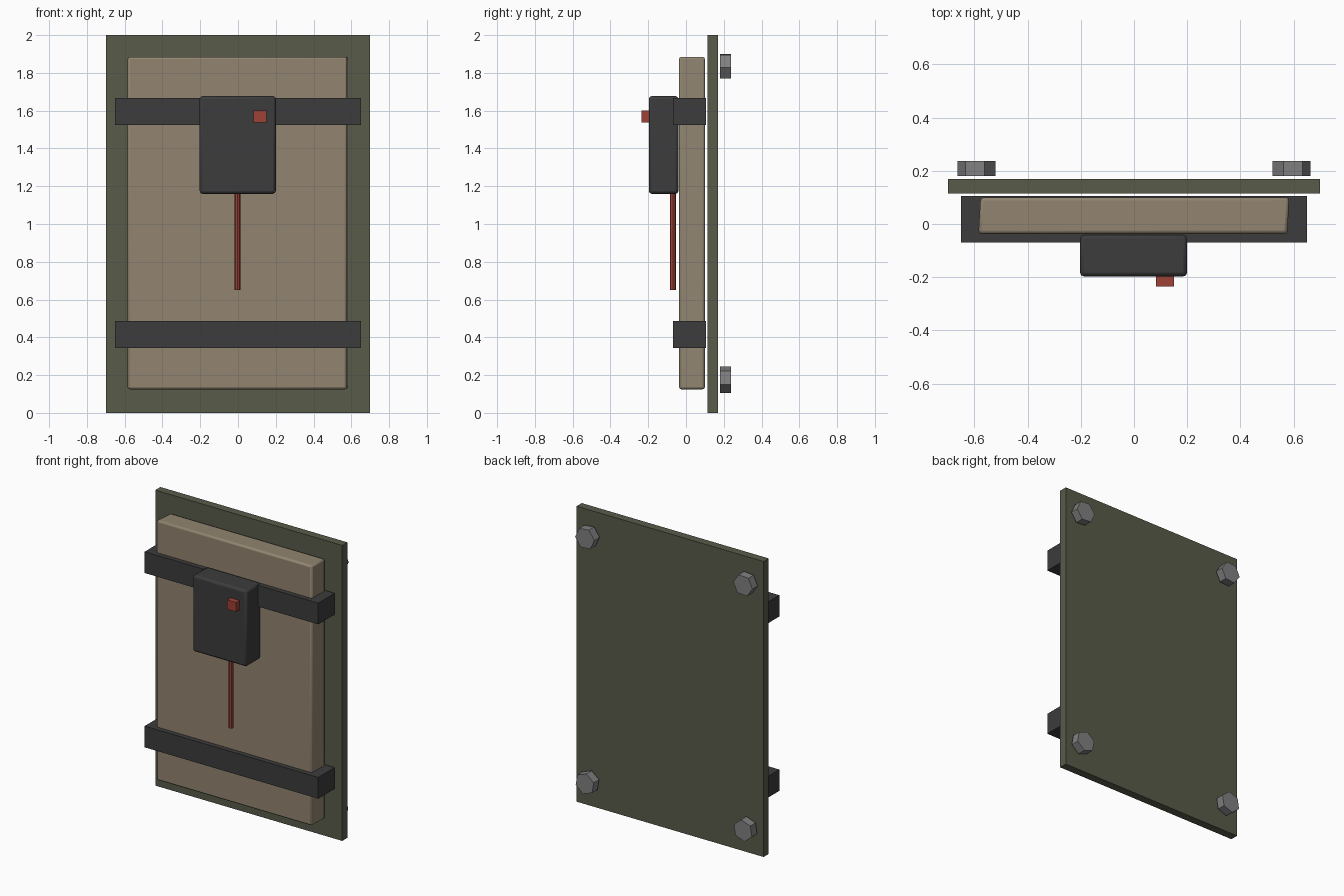
import bpy, math

if "Cube" in bpy.data.objects:
    bpy.data.objects.remove(bpy.data.objects["Cube"])


def material(name, rgb):
    m = bpy.data.materials.new(name)
    m.diffuse_color = (*[((c / 255 + 0.055) / 1.055) ** 2.4 for c in rgb], 1)
    m.use_nodes = True
    m.node_tree.nodes["Principled BSDF"].inputs["Base Color"].default_value = m.diffuse_color
    return m


OLIVE = material("olive green", (88, 91, 74))
TAN = material("tan", (146, 133, 112))
DARK = material("dark grey", (60, 60, 61))
RED = material("red", (158, 66, 54))
STEEL = material("steel grey", (128, 128, 129))


def box(name, lo, hi, mat, bevel=0):
    bpy.ops.mesh.primitive_cube_add(size=1, location=[(a + b) / 2 for a, b in zip(lo, hi)])
    ob = bpy.context.object
    ob.name = name
    ob.scale = [b - a for a, b in zip(lo, hi)]
    bpy.ops.object.transform_apply(location=False, rotation=False, scale=True)
    ob.data.materials.append(mat)
    if bevel:
        mod = ob.modifiers.new("edge", 'BEVEL')
        mod.width = bevel
        mod.segments = 2
        bpy.ops.object.shade_smooth_by_angle(angle=math.radians(40))
    return ob


def cylinder(name, radius, depth, location, sides, mat, rotation=(0, 0, 0)):
    bpy.ops.mesh.primitive_cylinder_add(vertices=sides, radius=radius, depth=depth,
                                        location=location, rotation=rotation)
    ob = bpy.context.object
    ob.name = name
    ob.data.materials.append(mat)
    return ob


# Backing plate and padded slab
box("back_plate", (-0.70, 0.115, 0), (0.70, 0.17, 2), OLIVE)
slab = box("slab", (-0.585, -0.037, 0.125), (0.58, 0.10, 1.885), TAN, 0.012)
# the slab's left and right ends lean slightly
for v in slab.data.vertices:
    if v.co.y > 0:
        v.co.x += 0.008 if v.co.x < 0 else 0.003
    elif v.co.x > 0:
        v.co.x -= 0.003

# Two straps across the slab
for name, z in (("lower_strap", 0.415), ("upper_strap", 1.595)):
    box(name, (-0.65, -0.07, z - 0.072), (0.65, 0.106, z + 0.072), DARK)

# Control box with button and hanging cord
box("control_box", (-0.203, -0.197, 1.16), (0.20, -0.04, 1.677), DARK, 0.015)
box("button", (0.082, -0.235, 1.537), (0.15, -0.185, 1.60), RED)
cylinder("cord", 0.016, 0.53, (-0.003, -0.07, 0.915), 8, RED)

# Hexagonal bolts on the back, each turned a little differently
turns = iter((10, 25, 50, 35))
for side, x in (("left", -0.592), ("right", 0.592)):
    for level, z in (("lower", 0.175), ("upper", 1.835)):
        cylinder(f"{level}_{side}_bolt", 0.072, 0.057, (x, 0.209, z), 6, STEEL,
                 (math.pi / 2, math.radians(next(turns)), 0))
